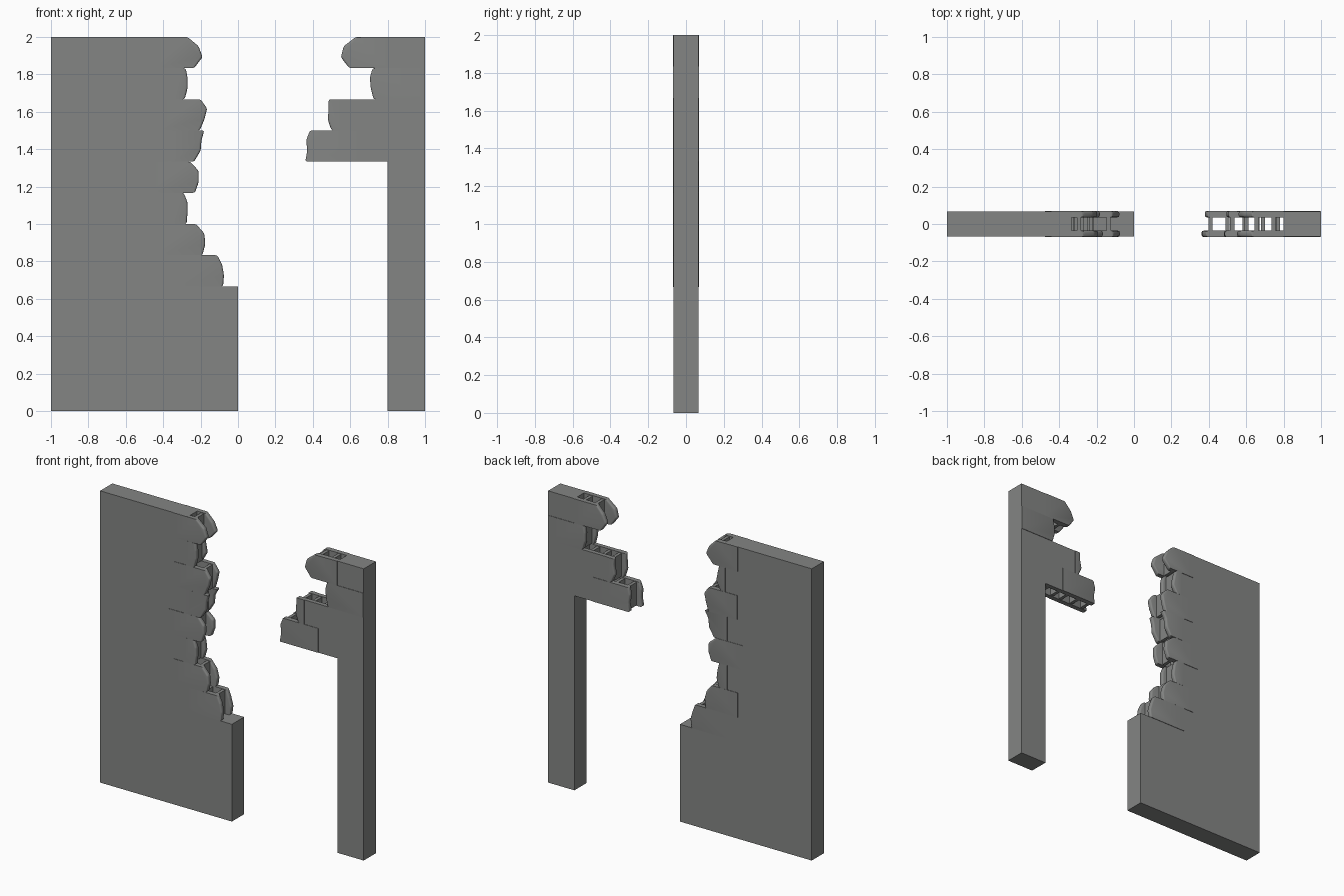
import bpy, bmesh, random

if "Cube" in bpy.data.objects:
    bpy.data.objects.remove(bpy.data.objects["Cube"])
random.seed(4)

grey = bpy.data.materials.new("concrete grey")
grey.diffuse_color = (0.23, 0.235, 0.23, 1)
grey.use_nodes = True
grey.node_tree.nodes["Principled BSDF"].inputs["Base Color"].default_value = grey.diffuse_color
H = 1 / 6            # course height
Z0 = 2 / 3           # bottom of the first broken course
SLAB, FACE, INNER = 0.066, 0.069, 0.036


def prism(name, outline, y0, y1, bevel=0.0, chip=None):
    """Extrude an x-z outline along y; optionally round the broken edge."""
    bm = bmesh.new()
    face = bm.faces.new([bm.verts.new((x, y0, z)) for x, z in outline])
    new = bmesh.ops.extrude_face_region(bm, geom=[face])["geom"]
    bmesh.ops.translate(bm, vec=(0, y1 - y0, 0),
                        verts=[g for g in new if isinstance(g, bmesh.types.BMVert)])
    bmesh.ops.recalc_face_normals(bm, faces=bm.faces)
    if bevel:
        edges = [e for e in bm.edges if all(chip(v.co.x) for v in e.verts)]
        bmesh.ops.bevel(bm, geom=edges, offset=bevel, segments=3, profile=0.5,
                        affect='EDGES', clamp_overlap=True)
    me = bpy.data.meshes.new(name)
    bm.to_mesh(me)
    bm.free()
    ob = bpy.data.objects.new(name, me)
    me.materials.append(grey)
    bpy.context.collection.objects.link(ob)
    if bevel:
        bpy.context.view_layer.objects.active = ob
        ob.select_set(True)
        bpy.ops.object.shade_smooth_by_angle(angle=0.6)
        ob.select_set(False)
    return ob


def rect(x0, x1, z0, z1):
    return [(x0, z0), (x1, z0), (x1, z1), (x0, z1)]


def web(name, x, z, width=0.022):
    prism(name, rect(x - width / 2, x + width / 2, z + 0.004, z + H - 0.004),
          -INNER - 0.005, INNER + 0.005)


def broken_block(name, x0, z, ends, solid):
    """Hollow block: two chipped face shells joined by webs.
    ends: broken-end x at four heights; solid: x where the wall closes it."""
    sign = 1 if ends[1] > x0 else -1
    for side, label in ((-1, "front"), (1, "back")):
        pts = [(x0, z + H), (x0, z)]
        for i, (x, f) in enumerate(zip(ends, (0, 0.35, 0.7, 1))):
            shift = 0 if side < 0 else random.uniform(0.0, 0.022)
            pts.append((x - sign * shift, z + f * H))
        limit = min(abs(x - x0) for x in ends) * 0.6
        prism(name + "_" + label + "_shell", pts, side * INNER, side * FACE, 0.011,
              lambda x: abs(x - x0) > limit)
    # cross webs between the shells, up to the broken end
    tip = min(ends, key=lambda x: abs(x - x0)) - sign * 0.025
    n = max(1, round(abs(tip - solid) / 0.09))
    for i in range(n):
        web(name + "_web", tip - sign * i * 0.09, z)


# left wall: L-shaped solid slab
prism("left_wall", [(-1, 0), (0, 0), (0, Z0), (-0.335, Z0), (-0.335, 2), (-1, 2)],
      -SLAB, SLAB)

left_rows = [
    (-0.365, (-0.08, -0.075, -0.085, -0.11)),
    (-0.44, (-0.19, -0.175, -0.18, -0.225)),
    (-0.36, (-0.275, -0.27, -0.27, -0.29)),
    (-0.475, (-0.23, -0.21, -0.21, -0.255)),
    (-0.36, (-0.235, -0.20, -0.195, -0.18)),
    (-0.435, (-0.205, -0.18, -0.165, -0.20)),
    (-0.345, (-0.285, -0.27, -0.27, -0.28)),
    (-0.44, (-0.235, -0.19, -0.21, -0.27)),
]
for i, (x0, ends) in enumerate(left_rows):
    broken_block("left_block_%d" % (i + 1), x0, Z0 + i * H, ends, -0.335)

# right wall: solid post plus overhanging hollow courses
prism("right_post", rect(0.8, 1, 0, 2), -SLAB, SLAB)
for s, label in ((-1, "front"), (1, "back")):
    prism("overhang_" + label,
          [(0.64, 8 * H), (0.8, 8 * H), (0.8, 10 * H), (0.54, 10 * H),
           (0.54, 9 * H), (0.64, 9 * H)], s * INNER, s * SLAB)
for x, row in ((0.66, 8), (0.75, 8), (0.60, 9), (0.69, 9), (0.77, 9)):
    web("overhang_web", x, row * H)

right_rows = [
    (8, 0.655, (0.36, 0.37, 0.365, 0.385)),
    (9, 0.55, (0.50, 0.48, 0.485, 0.485)),
    (10, 0.998, (0.725, 0.71, 0.705, 0.72)),
    (11, 0.80, (0.595, 0.55, 0.565, 0.63)),
]
for row, x0, ends in right_rows:
    broken_block("right_block_%d" % (row - 7), x0, row * H, ends, min(x0, 0.8))
